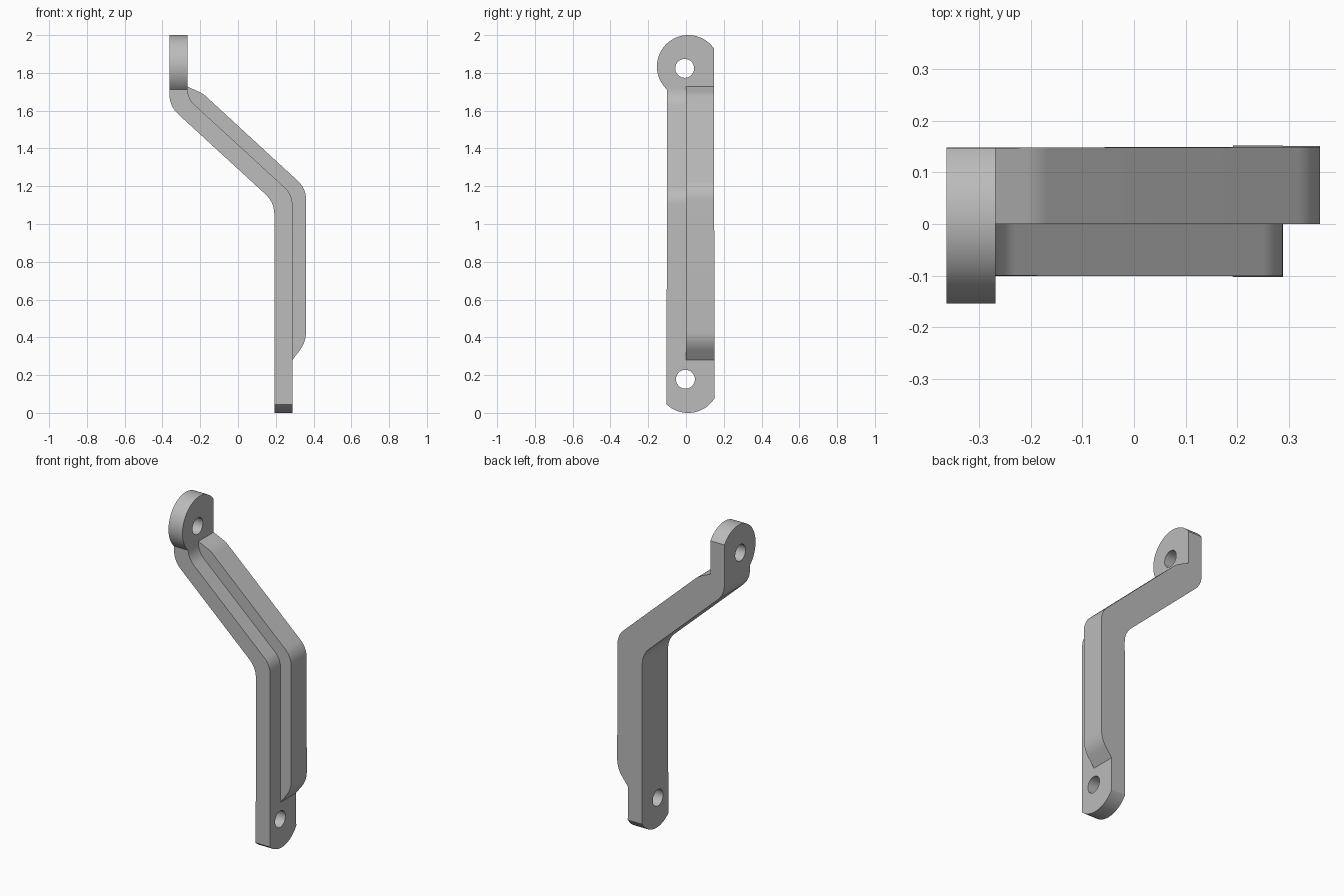
import bpy
import bmesh
import math
from mathutils import Vector

cube = bpy.data.objects.get("Cube")
if cube:
    bpy.data.objects.remove(cube)

grey = bpy.data.materials.new("satin grey")
grey.use_nodes = True
colour = (0.5, 0.5, 0.5, 1)
grey.diffuse_color = colour
grey.node_tree.nodes["Principled BSDF"].inputs["Base Color"].default_value = colour


def rounded(points, steps=10):
    """Turn (a, b, radius) corners into an outline with tangent arcs."""
    out = []
    for i, (a, b, r) in enumerate(points):
        p = Vector((a, b))
        if not r:
            out.append(p)
            continue
        u = (Vector(points[i - 1][:2]) - p).normalized()
        v = (Vector(points[(i + 1) % len(points)][:2]) - p).normalized()
        half = u.angle(v) / 2
        centre = p + (u + v).normalized() * r / math.sin(half)
        start = p + u * r / math.tan(half) - centre
        end = p + v * r / math.tan(half) - centre
        sweep = start.angle(end)
        for k in range(steps + 1):
            t = k / steps
            out.append(centre + (start * math.sin((1 - t) * sweep)
                                 + end * math.sin(t * sweep)) / math.sin(sweep))
    return out


def arc(cy, cz, r, a0, a1, steps=40):
    angles = [math.radians(a0 + (a1 - a0) * k / steps) for k in range(steps + 1)]
    return [Vector((cy + r * math.cos(a), cz + r * math.sin(a))) for a in angles]


def prism(name, outline, low, high, place):
    """Extrude an outline between two depths along the remaining axis."""
    bm = bmesh.new()
    face = bm.faces.new([bm.verts.new(place(p, low)) for p in outline])
    top = bmesh.ops.extrude_face_region(bm, geom=[face])["geom"]
    shift = place(Vector((0, 0)), high - low)
    bmesh.ops.translate(bm, vec=shift, verts=[g for g in top if isinstance(g, bmesh.types.BMVert)])
    bmesh.ops.recalc_face_normals(bm, faces=bm.faces)
    mesh = bpy.data.meshes.new(name)
    bm.to_mesh(mesh)
    bm.free()
    mesh.materials.append(grey)
    obj = bpy.data.objects.new(name, mesh)
    bpy.context.collection.objects.link(obj)
    return obj


def along_y(p, d):
    return Vector((p.x, d, p.y))


def along_x(p, d):
    return Vector((d, p.x, p.y))


def combine(target, tool, operation):
    bpy.context.view_layer.objects.active = target
    mod = target.modifiers.new(operation.lower(), 'BOOLEAN')
    mod.operation = operation
    mod.solver = 'EXACT'
    mod.object = tool
    bpy.ops.object.modifier_apply(modifier=mod.name)
    bpy.data.objects.remove(tool)


# Bent strap, seen from the front
strap = prism("bracket_arm", rounded([
    (-0.363, 2.1, 0), (-0.363, 1.624, 0.14), (0.192, 1.115, 0.14), (0.192, -0.1, 0),
    (0.288, -0.1, 0), (0.288, 1.156, 0.12), (-0.268, 1.666, 0.12), (-0.268, 2.1, 0),
]), -0.3, 0.3, along_y)

# Thickening rib along the back half
rib = prism("stiffening_rib", rounded([
    (0.24, 0.217, 0), (0.36, 0.375, 0.16), (0.36, 1.188, 0.13), (-0.185, 1.69, 0.15),
    (-0.3, 1.742, 0), (-0.315, 1.645, 0), (0.24, 1.135, 0),
]), 0, 0.3, along_y)
combine(strap, rib, 'UNION')

# Side outline with round ends cut flat at the back
outline = arc(0.012, 1.834, 0.166, 227.6, 35.6) + arc(0.011, 0.166, 0.166, -31.9, -133.4)
combine(strap, prism("side_outline", outline, -0.6, 0.6, along_x), 'INTERSECT')

# Bolt holes
for y, z in ((-0.007, 1.824), (-0.003, 0.178)):
    hole = arc(y, z, 0.05, 0, 360)[:-1]
    combine(strap, prism("bolt_hole", hole, -0.6, 0.6, along_x), 'DIFFERENCE')

bpy.ops.object.select_all(action='DESELECT')
strap.select_set(True)
bpy.context.view_layer.objects.active = strap
bpy.ops.object.shade_smooth_by_angle(angle=math.radians(25))
